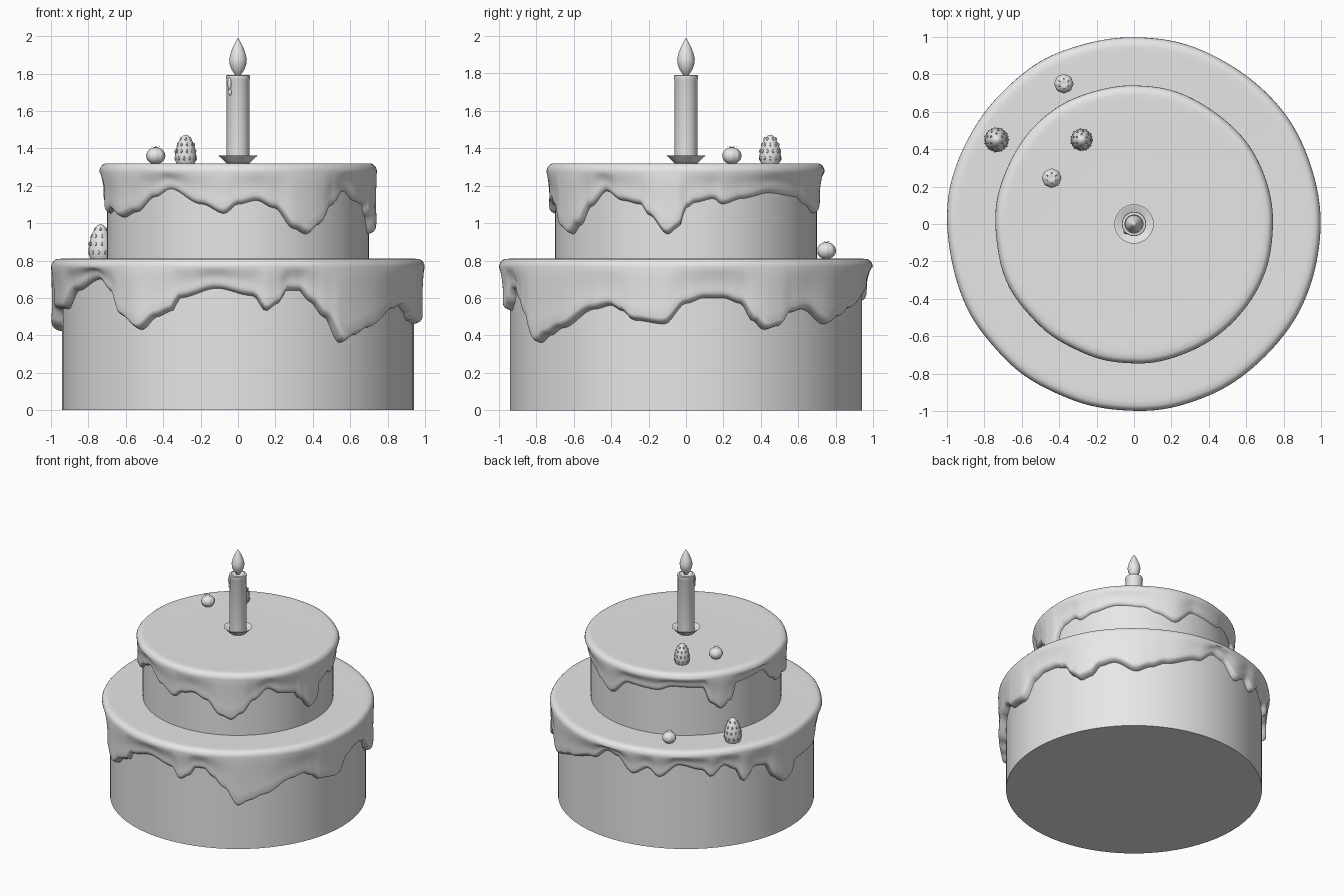
import bpy, bmesh, math, random
from mathutils import Vector, noise

if "Cube" in bpy.data.objects:
    bpy.data.objects.remove(bpy.data.objects["Cube"])

random.seed(4)
mat = bpy.data.materials.new("plain grey")
mat.diffuse_color = (0.8, 0.8, 0.8, 1)
mat.use_nodes = True
mat.node_tree.nodes["Principled BSDF"].inputs["Base Color"].default_value = mat.diffuse_color


def finish(name, bm, angle=40):
    bmesh.ops.remove_doubles(bm, verts=bm.verts, dist=1e-5)
    bmesh.ops.recalc_face_normals(bm, faces=bm.faces)
    me = bpy.data.meshes.new(name)
    bm.to_mesh(me)
    bm.free()
    me.materials.append(mat)
    ob = bpy.data.objects.new(name, me)
    bpy.context.collection.objects.link(ob)
    bpy.context.view_layer.objects.active = ob
    bpy.ops.object.select_all(action='DESELECT')
    ob.select_set(True)
    bpy.ops.object.shade_smooth_by_angle(angle=math.radians(angle))
    return ob


def revolve(profile_at, n):
    """Sweep a profile, which may vary with the angle, around z."""
    bm = bmesh.new()
    rings = []
    for i in range(n):
        a = math.tau * i / n
        rings.append([bm.verts.new((r * math.cos(a), r * math.sin(a), z))
                      for r, z in profile_at(a)])
    for i in range(n):
        p, q = rings[i], rings[(i + 1) % n]
        for j in range(len(p) - 1):
            bm.faces.new((p[j], q[j], q[j + 1], p[j + 1]))
    return bm


def lathe(name, profile, n=32, loc=(0, 0, 0), angle=40):
    ob = finish(name, revolve(lambda a: profile, n), angle)
    ob.location = loc
    return ob


def drip_height(points, deg):
    """Smooth periodic interpolation of (angle, height) pairs."""
    pts = [(points[-1][0] - 360, points[-1][1])] + points + [(points[0][0] + 360, points[0][1])]
    for (a0, z0), (a1, z1) in zip(pts, pts[1:]):
        if a0 <= deg <= a1:
            t = (deg - a0) / (a1 - a0)
            return z0 + (z1 - z0) * t * t * (3 - 2 * t)
    return points[0][1]


def icing(name, points, top, outer, inner):
    mean = sum(z for _, z in points) / len(points)

    def profile(a):
        zb = drip_height(points, math.degrees(a))
        wob = noise.noise(Vector((math.cos(a) * 3, math.sin(a) * 3, top))) * 0.008
        hang = max(-1, min(1, (mean - zb) / 0.12))
        lip = outer + wob - 0.002
        wall = outer - 0.017 + 0.008 * hang + wob
        prof = [(0, top - .003), (inner * .5, top - .003), (outer - .09, top - .001), (outer - .055, top)]
        # rounded lip at the top edge
        for k in range(1, 6):
            t = k / 5 * math.pi / 2
            prof.append((lip - .04 + .04 * math.sin(t), top - .045 + .045 * math.cos(t)))
        # wall narrowing below the lip, bulging again at the drip end
        z0 = top - .045
        for t in (.2, .4, .6, .8):
            r = lip + (wall - lip) * min(1, t * 1.7) + .007 * hang * t
            prof.append((r, z0 + (zb + .03 - z0) * t))
        end = wall + .007 * hang
        for k in range(6):
            t = k / 5 * math.pi / 2
            prof.append((inner - .01 + (end - inner + .01) * math.cos(t), zb + .035 - .035 * math.sin(t)))
        return prof
    return finish(name, revolve(profile, 300), 60)


# Cake tiers
lathe("lower_cake", [(0, 0), (.94, 0), (.94, .77), (0, .77)], 72)
lathe("upper_cake", [(0, .78), (.70, .78), (.70, 1.29), (0, 1.29)], 72)

# Icing with drips: angle and lower edge height
lower = [(0, .57), (6, .6), (12, .6), (18, .57), (22, .48), (26, .43), (31, .45), (35, .52), (41, .54),
         (51, .46), (58, .5), (64, .54), (80, .62), (88, .71), (93, .69), (101, .58), (108, .64),
         (113, .58), (122, .68), (132, .64), (136, .58), (142, .66), (147, .62), (151, .51), (157, .61),
         (162, .6), (167, .48), (172, .42), (176, .45), (180, .54), (196, .54), (206, .64), (219, .7),
         (225, .63), (230, .5), (237, .43), (243, .5), (248, .53), (251, .6), (263, .65)]
lower += [(275, .61), (279, .53), (283, .57), (286, .64), (290, .64), (294, .58), (299, .5), (305, .36),
          (310, .4), (316, .44), (329, .54), (335, .56), (339, .53), (343, .48), (353, .46)]
upper = [(0, 1.08), (4, 1.11), (12, 1.13), (16, 1.1), (25, 1.13), (39, 1.16), (56, 1.14), (64, 1.1),
         (75, 1.05), (88, 1.17), (107, 1.16), (117, 1.2), (135, 1.19), (140, 1.06), (146, 1.01),
         (152, 1.06), (157, 1.19), (177, 1.21), (188, 1.1), (194, 1.05), (200, 1.07), (210, 1.03),
         (220, 1.06), (231, 1.14), (239, 1.18), (254, 1.1), (264, 1.05), (270, 1.1), (278, 1.12),
         (286, 1.08), (295, .97), (301, .94), (307, .99), (314, 1.09), (323, 1.17), (331, 1.12)]
upper += [(340, 1.1), (344, 1.04), (352, .94), (357, .98)]
icing("lower_icing", lower, .81, 1.0, .94)
icing("upper_icing", upper, 1.32, .745, .70)

# Candle, its holder and flame
lathe("candle_holder", [(0, 1.315), (.055, 1.315), (.105, 1.362), (.095, 1.362), (.06, 1.335), (0, 1.335)], 32)
lathe("candle", [(0, 1.32), (.061, 1.32), (.061, 1.765), (.065, 1.775), (.063, 1.79), (.05, 1.792),
                 (.035, 1.782), (0, 1.782)], 32)
lathe("flame", [(0, 1.782), (.015, 1.792), (.034, 1.82), (.045, 1.85), (.047, 1.875), (.041, 1.905),
                (.028, 1.94), (.013, 1.97), (0, 1.992)], 24, angle=60)


def blob(name, loc, scale):
    bm = bmesh.new()
    bmesh.ops.create_uvsphere(bm, u_segments=12, v_segments=8, radius=1)
    for v in bm.verts:
        v.co = Vector(loc) + Vector([c * s for c, s in zip(v.co, scale)])
    return finish(name, bm, 60)


# Wax runs at the candle top
for i, (x, z, h) in enumerate([(-.045, 1.745, .035), (-.042, 1.70, .018)]):
    blob(f"wax_run_{i}", (x, -.042, z), (.011, .013, h))


def strawberry(name, x, y, z, r, h):
    shape = [(0, 0), (.8, 0), (.97, .12), (1, .3), (.92, .5), (.75, .7), (.5, .87), (.25, .97), (0, 1)]
    lathe(name, [(r * a, h * b) for a, b in shape], 24, (x, y, z), 60)
    bm = bmesh.new()
    # seeds in staggered rows over the skin
    for row, (a, b) in enumerate([(.99, .2), (.95, .44), (.79, .66), (.53, .85)]):
        n = (11, 11, 9, 6)[row]
        for k in range(n):
            t = math.tau * (k + .5 * (row % 2)) / n
            s = bmesh.ops.create_icosphere(bm, subdivisions=1, radius=1)["verts"]
            c = Vector((x + r * a * math.cos(t), y + r * a * math.sin(t), z + h * b))
            for v in s:
                v.co = c + Vector((v.co.x * .006, v.co.y * .006, v.co.z * .012))
    finish(name + "_seeds", bm, 60)


strawberry("top_strawberry", -.28, .45, 1.315, .057, .158)
strawberry("lower_strawberry", -.735, .45, .805, .064, .19)


def blueberry(name, x, y, z, r):
    # body with soft ribs
    def profile(a):
        k = r * (1 + .03 * math.cos(8 * a))
        return [(k * math.sin(t), -r * .9 * math.cos(t))
                for t in (math.pi * j / 14 for j in range(15))]
    finish(name, revolve(profile, 48), 60).location = (x, y, z)
    # pointed crown on top
    bm = bmesh.new()
    hub = bm.verts.new((0, 0, r * .88))
    rim = []
    for k in range(12):
        a = math.tau * k / 12
        q, h = (.66, 1.0) if k % 2 else (.3, .94)
        rim.append(bm.verts.new((r * q * math.cos(a), r * q * math.sin(a), r * h)))
    for k in range(12):
        bm.faces.new((hub, rim[k], rim[(k + 1) % 12]))
    bmesh.ops.solidify(bm, geom=bm.faces[:], thickness=.006)
    finish(name + "_crown", bm, 30).location = (x, y, z)


blueberry("top_blueberry", -.44, .245, 1.36, .05)
blueberry("lower_blueberry", -.375, .75, .853, .05)
